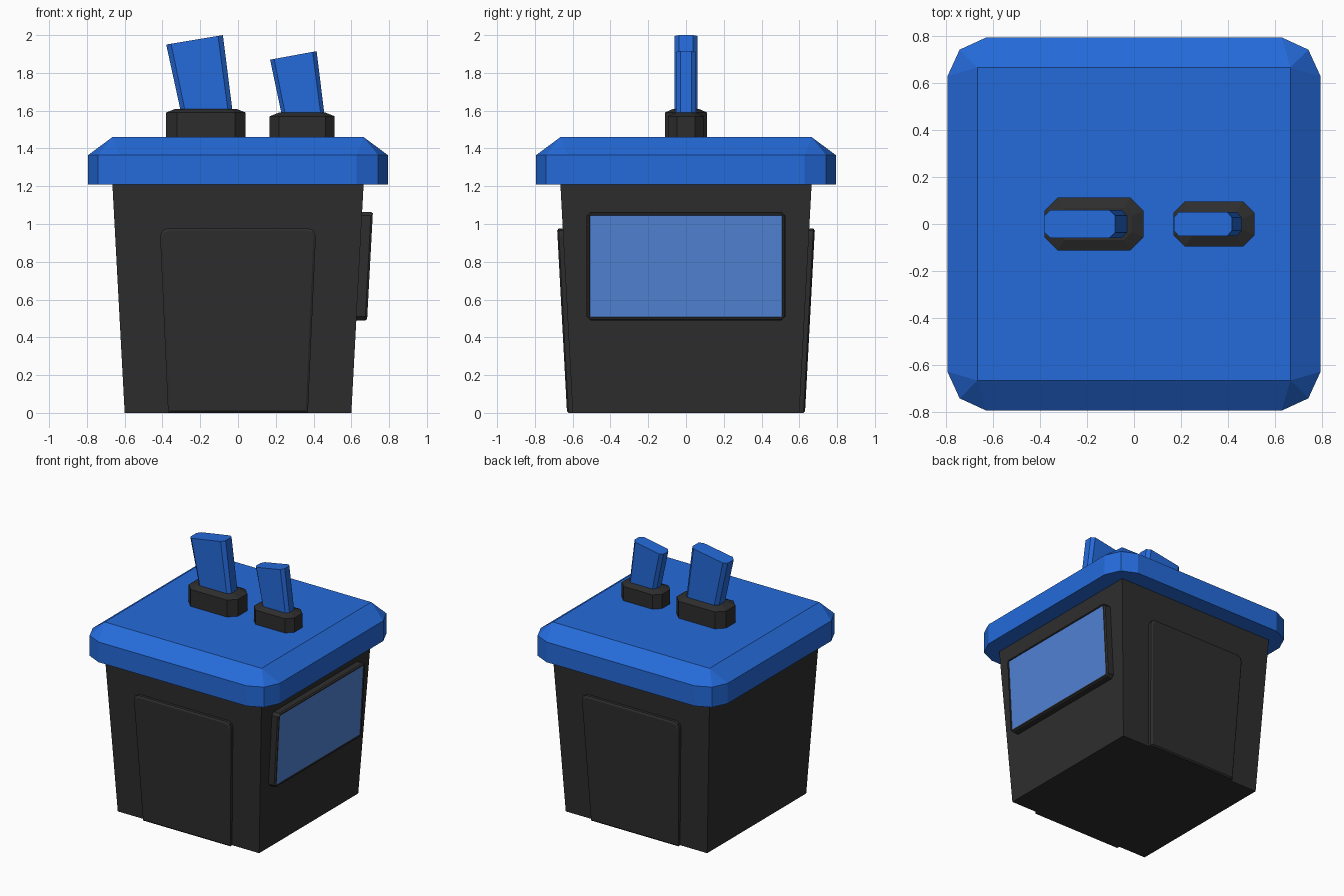
import bpy, bmesh

if "Cube" in bpy.data.objects:
    bpy.data.objects.remove(bpy.data.objects["Cube"])


def material(name, rgb):
    m = bpy.data.materials.new(name)
    m.diffuse_color = (*rgb, 1)
    m.use_nodes = True
    m.node_tree.nodes["Principled BSDF"].inputs["Base Color"].default_value = m.diffuse_color
    return m


BLUE = material("blue", (0.018, 0.145, 0.70))
DARK = material("charcoal", (0.027, 0.027, 0.027))
GLASS = material("pale_blue", (0.083, 0.225, 0.66))


def loft(name, rings, mats):
    """Skin matching rings of points into a closed solid; the last cap gets the last material."""
    bm = bmesh.new()
    loops = [[bm.verts.new(p) for p in ring] for ring in rings]
    n = len(loops[0])
    for a, b in zip(loops, loops[1:]):
        for i in range(n):
            j = (i + 1) % n
            bm.faces.new((a[i], a[j], b[j], b[i]))
    bm.faces.new(loops[0][::-1])
    cap = bm.faces.new(loops[-1])
    cap.material_index = len(mats) - 1
    bmesh.ops.remove_doubles(bm, verts=bm.verts[:], dist=0.0005)
    bmesh.ops.recalc_face_normals(bm, faces=bm.faces[:])
    me = bpy.data.meshes.new(name)
    bm.to_mesh(me)
    bm.free()
    for m in mats:
        me.materials.append(m)
    ob = bpy.data.objects.new(name, me)
    bpy.context.collection.objects.link(ob)
    return ob


def chamfered(hx, hy, c, mid=None):
    """Rectangle with cut corners; mid adds a middle corner point that far in from the corner."""
    pts = []
    for sx, sy in ((1, 1), (-1, 1), (-1, -1), (1, -1)):
        corner = [(sx * hx, sy * (hy - c))]
        if mid is not None:
            corner.append((sx * (hx - mid), sy * (hy - mid)))
        corner.append((sx * (hx - c), sy * hy))
        pts += corner if sx * sy > 0 else corner[::-1]
    return pts


def at_z(pts, z, cx=0):
    return [(x + cx, y, z) for x, y in pts]


def wall(z):
    """Half width of the tapered body at height z."""
    return 0.6 + 0.0537 * z


# Tapered body
loft("body", [at_z(chamfered(wall(z), wall(z), 0), z) for z in (0, 1.22)], [DARK])

# Lid with cut corners and a sloped upper edge
rim = chamfered(0.793, 0.793, 0.165, 0.052)
loft("lid", [at_z(rim, 1.21), at_z(rim, 1.365),
             at_z(chamfered(0.665, 0.665, 0, 0), 1.46)], [BLUE])

# Raised panels on the front and back
half = [(0.37, 0), (0.412, 0.935), (0.402, 0.965), (0.372, 0.977)]
outer = half + [(-u, z) for u, z in half[::-1]]
inner = [(u * 0.968, 0.01 + z * 0.977) for u, z in outer]
for side, name in ((-1, "front_panel"), (1, "back_panel")):
    loft(name, [[(u, side * (wall(z) + d), z) for u, z in ring]
                for ring, d in ((outer, -0.01), (outer, 0.022), (inner, 0.03))], [DARK])

# Window frame on the right side, with a glass face set in it
rings = []
for inset, d in ((0, -0.01), (0, 0.047), (0.007, 0.057), (0.016, 0.057), (0.018, 0.052)):
    ring = chamfered(0.526 - inset, 0.287 - inset, max(0.02 - inset, 0.004))
    rings.append([(wall(v + 0.777) + d, u, v + 0.777) for u, v in ring])
loft("window", rings, [DARK, GLASS])


# Two leaning prongs in dark sockets:
# socket centre, half length, half depth, cut, top; prong lower and upper ends
prongs = {
    "large": (-0.17, 0.21, 0.112, 0.056, 1.61, (-0.305, -0.03), ((-0.38, 1.95), (-0.08, 2.0)), 0.06),
    "small": (0.34, 0.172, 0.096, 0.048, 1.59, (0.23, 0.457), ((0.17, 1.87), (0.416, 1.915)), 0.052),
}
for size, (cx, hx, hy, c, top, foot, tip, depth) in prongs.items():
    side = chamfered(hx, hy, c)
    loft(size + "_socket", [at_z(side, 1.45, cx), at_z(side, top - 0.02, cx),
                            at_z(chamfered(hx - 0.05, hy - 0.045, c * 0.6), top, cx)], [DARK])
    (x0, z0), (x1, z1) = tip
    section = chamfered(0.5, depth, 0)
    low, high = [], []
    for x, y in chamfered(0.14, depth, 0.024):
        t = x / 0.28 + 0.5
        low.append((foot[0] + t * (foot[1] - foot[0]), y, top - 0.005))
        high.append((x0 + t * (x1 - x0), y, z0 + t * (z1 - z0)))
    loft(size + "_prong", [low, high], [BLUE])
